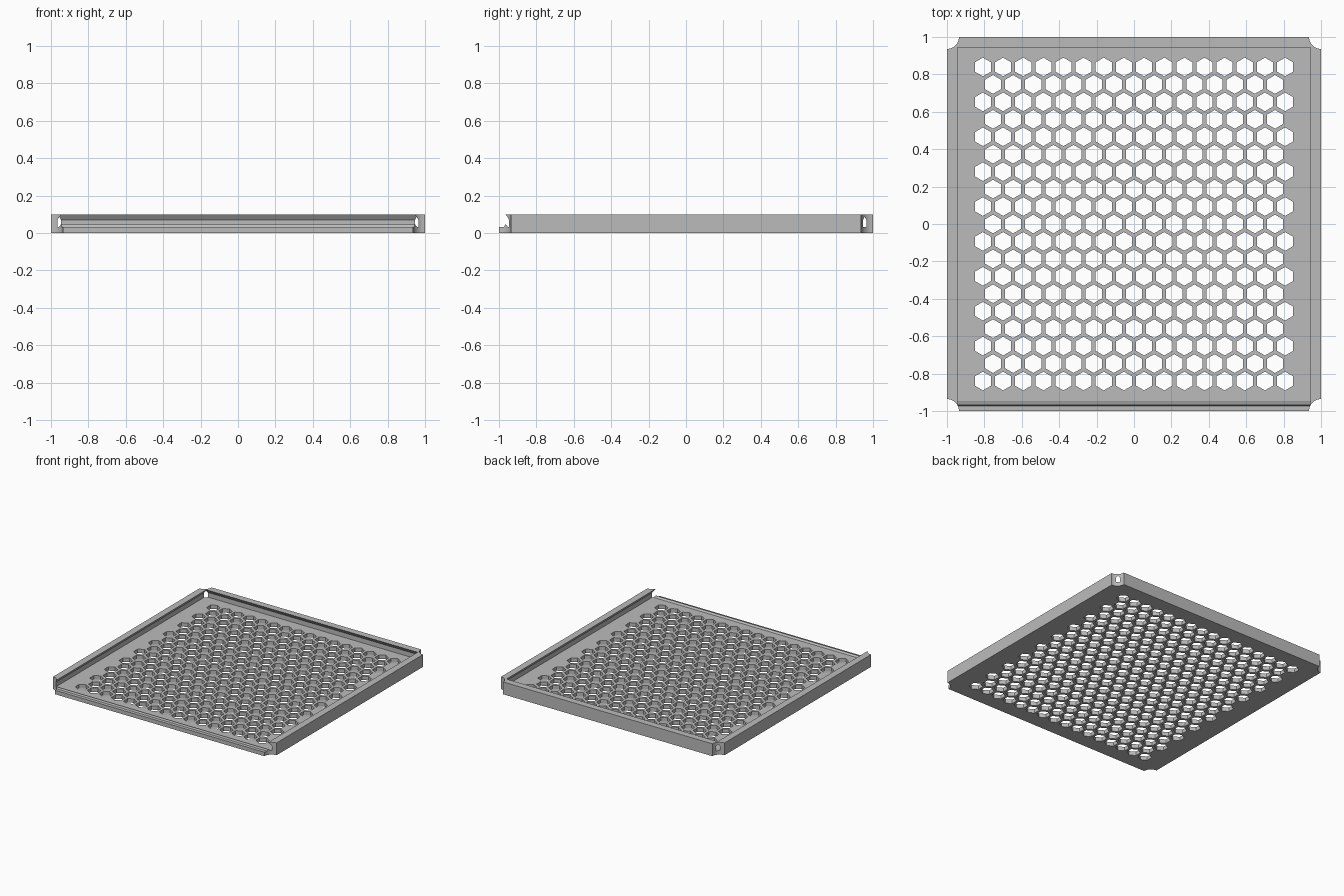
import bpy, bmesh, math

default = bpy.data.objects.get("Cube")
if default:
    bpy.data.objects.remove(default, do_unlink=True)

HEIGHT = 0.1
FLOOR = 0.032
PITCH = 0.1077
HEX_RADIUS = 0.05
CORNER_RADIUS = 0.064

grey = bpy.data.materials.new("plain_grey")
grey.use_nodes = True
colour = (0.5, 0.5, 0.5, 1)
grey.diffuse_color = colour
grey.node_tree.nodes["Principled BSDF"].inputs["Base Color"].default_value = colour


def add_loft(bm, loops):
    """Closed solid through a stack of matching point loops."""
    rings = [[bm.verts.new(p) for p in loop] for loop in loops]
    n = len(rings[0])
    for low, high in zip(rings, rings[1:]):
        for i in range(n):
            j = (i + 1) % n
            bm.faces.new((low[i], low[j], high[j], high[i]))
    bm.faces.new(rings[0][::-1])
    bm.faces.new(rings[-1])


def add_prism(bm, x, y, radius, sides, z0, z1, turn=0.0):
    angles = [turn + math.tau * i / sides for i in range(sides)]
    add_loft(bm, [[(x + radius * math.cos(a), y + radius * math.sin(a), z)
                   for a in angles] for z in (z0, z1)])


def rectangle(x0, x1, y0, y1, z):
    return [(x0, y0, z), (x1, y0, z), (x1, y1, z), (x0, y1, z)]


def make_object(name, bm):
    bmesh.ops.recalc_face_normals(bm, faces=bm.faces)
    mesh = bpy.data.meshes.new(name)
    bm.to_mesh(mesh)
    bm.free()
    mesh.materials.append(grey)
    obj = bpy.data.objects.new(name, mesh)
    bpy.context.collection.objects.link(obj)
    return obj


def activate(obj):
    bpy.ops.object.select_all(action='DESELECT')
    obj.select_set(True)
    bpy.context.view_layer.objects.active = obj


def cut(obj, cutter):
    cutter.hide_render = True
    mod = obj.modifiers.new("cut", 'BOOLEAN')
    mod.operation = 'DIFFERENCE'
    mod.solver = 'EXACT'
    mod.object = cutter
    activate(obj)
    bpy.ops.object.modifier_apply(modifier=mod.name)


# Solid blank for the floor and the rails
bm = bmesh.new()
add_loft(bm, [rectangle(-1, 1, -1, 1, z) for z in (0, HEIGHT)])
tray = make_object("perforated_tray", bm)

# Undercut sliding pocket, open at the front
bm = bmesh.new()
pocket_steps = [(0.966, FLOOR), (0.966, 0.07), (0.938, 0.11)]
add_loft(bm, [rectangle(-w, w, -1.2, w, z) for w, z in pocket_steps])
pocket_cutter = make_object("pocket_cutter", bm)

# Honeycomb of holes through the floor
bm = bmesh.new()
for row in range(-9, 10):
    count = 16 if row % 2 else 15
    for col in range(count):
        add_prism(bm, (col - (count - 1) / 2) * PITCH,
                  row * PITCH * math.sqrt(3) / 2,
                  HEX_RADIUS, 6, -0.1, 0.2, math.pi / 6)
hole_cutter = make_object("hole_cutter", bm)

# Round reliefs at the corners
bm = bmesh.new()
for x in (-1, 1):
    for y in (-1, 1):
        add_prism(bm, x, y, CORNER_RADIUS, 48, -0.1, 0.2)
corner_cutter = make_object("corner_cutter", bm)

# Low catch ridge along the open front edge
bm = bmesh.new()
ridge_profile = [(-0.974, FLOOR - 0.002), (-0.967, 0.045),
                 (-0.963, 0.045), (-0.95, FLOOR - 0.002)]
add_loft(bm, [[(x, y, z) for y, z in ridge_profile] for x in (-0.965, 0.965)])
ridge = make_object("front_catch_ridge", bm)

cut(tray, pocket_cutter)
cut(tray, hole_cutter)
cut(tray, corner_cutter)
cut(ridge, corner_cutter)

for cutter in (pocket_cutter, hole_cutter, corner_cutter):
    bpy.data.objects.remove(cutter, do_unlink=True)

for obj in (tray, ridge):
    activate(obj)
    bpy.ops.object.shade_smooth_by_angle(angle=math.radians(25))
